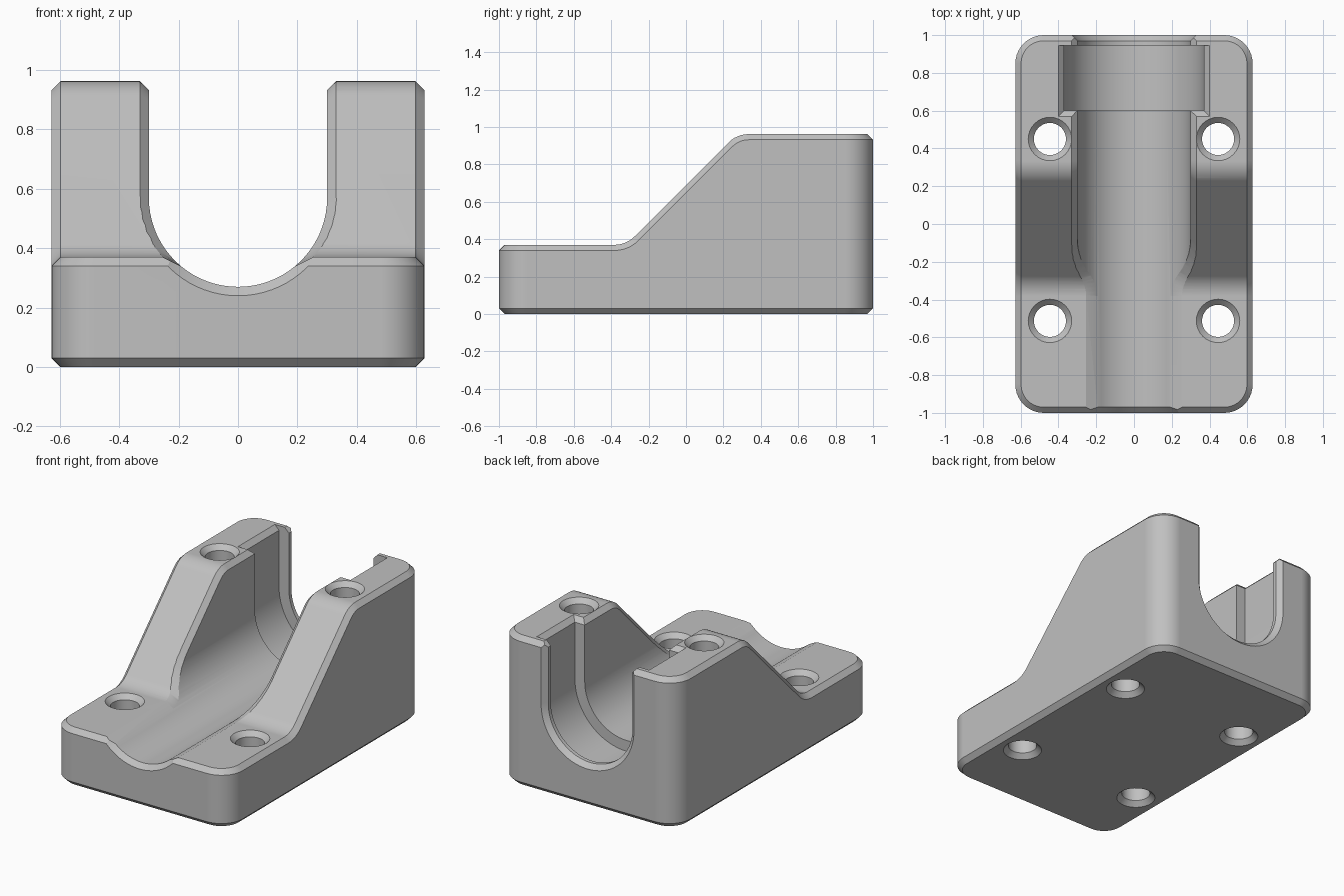
import bpy, bmesh
from math import sin, cos, pi, sqrt, radians

if "Cube" in bpy.data.objects:
    bpy.data.objects.remove(bpy.data.objects["Cube"])

# Main dimensions
HALF_W, LOW, HIGH = 0.628, 0.37, 0.962
CORNER, FILLET, CHAMFER = 0.15, 0.15, 0.03
CHANNEL_R, SLOT_R, AXIS_Z = 0.30, 0.37, 0.57
SLOPE_START, SLOPE_END = -0.32, 0.272


def loft(name, sections):
    """Skin a row of closed sections and cap both ends."""
    bm = bmesh.new()
    rings = [[bm.verts.new(p) for p in s] for s in sections]
    n = len(rings[0])
    for a, b in zip(rings, rings[1:]):
        for i in range(n):
            j = (i + 1) % n
            bm.faces.new((a[i], a[j], b[j], b[i]))
    bm.faces.new(rings[0])
    bm.faces.new(rings[-1])
    bmesh.ops.recalc_face_normals(bm, faces=bm.faces)
    bmesh.ops.dissolve_limit(bm, angle_limit=radians(0.5),
                             verts=bm.verts, edges=bm.edges)
    mesh = bpy.data.meshes.new(name)
    bm.to_mesh(mesh)
    bm.free()
    obj = bpy.data.objects.new(name, mesh)
    bpy.context.collection.objects.link(obj)
    return obj


def u_section(r, y, steps=36):
    """Round-bottomed U opening upwards."""
    arc = [pi + pi * i / steps for i in range(steps + 1)]
    return ([(-r, y, 1.3)]
            + [(r * cos(a), y, AXIS_Z + r * sin(a)) for a in arc]
            + [(r, y, 1.3)])


def ring(x, y, z, r, steps=32):
    return [(x + r * cos(2 * pi * i / steps), y + r * sin(2 * pi * i / steps), z)
            for i in range(steps)]


def rectangle(w, y0, y1, z):
    return [(-w, y0, z), (w, y0, z), (w, y1, z), (-w, y1, z)]


def channel_half_width(z):
    return CHANNEL_R if z >= AXIS_Z else sqrt(CHANNEL_R ** 2 - (AXIS_Z - z) ** 2)


# Top profile from the side: (y, z, angle of the surface)
tangent = FILLET * (sqrt(2) - 1)
steps = 6
angles = [pi / 4 * i / steps for i in range(steps + 1)]
lower = [(SLOPE_START - tangent + FILLET * sin(a), LOW + FILLET * (1 - cos(a)), a)
         for a in angles]
upper = [(SLOPE_END + tangent - FILLET * sin(a), HIGH - FILLET * (1 - cos(a)), a)
         for a in reversed(angles)]
(y0, z0, _), (y1, z1, _) = lower[-1], upper[0]
slope = [(y0 + (y1 - y0) * i / 12, z0 + (z1 - z0) * i / 12, pi / 4)
         for i in range(1, 12)]
profile = lower + slope + upper

# Body: rounded plan, stepped and sloping top, chamfered rims
quarter = [pi / 2 * i / 10 for i in range(11)]
corner = [(1 - CORNER * (1 - cos(a)), HALF_W - CORNER * (1 - sin(a))) for a in quarter]
stations = [(-y, w, LOW) for y, w in corner]
stations += [(y, HALF_W, z) for y, z, _ in profile]
stations += [(y, w, HIGH) for y, w in reversed(corner)]
body = loft("bearing_block", [[(-w, y, 0), (w, y, 0), (w, y, z), (-w, y, z)]
                              for y, w, z in stations])
bevel = body.modifiers.new("rim_chamfer", "BEVEL")
bevel.width, bevel.segments = CHAMFER, 1
bevel.limit_method, bevel.angle_limit = "ANGLE", radians(40)
bevel.use_clamp_overlap = False

cutters = []

# Channel, flared at both ends
flare = [(-1.06, 0.09), (-0.97, 0), (0.97, 0), (1.06, 0.09)]
cutters.append(loft("channel_cutter", [u_section(CHANNEL_R + f, y) for y, f in flare]))

# Chamfer following the upper edges of the channel
rows = []
for y, z, a in [(-1.2, LOW, 0)] + profile + [(1.2, HIGH, 0)]:
    z_in = z - CHAMFER * cos(a)
    w_in = channel_half_width(z_in)
    w_top = channel_half_width(z) + CHAMFER
    row = []
    for t in (-1.3, 1.3):
        w = w_top + t * (w_top - w_in)
        d = t * CHAMFER
        p = (y - d * sin(a), z + d * cos(a))
        row += [(-w * t / 1.3, *p), (w * t / 1.3, *p)]
    rows.append(row)
cutters.append(loft("edge_chamfer_cutter", rows))

# Wider slot near the back, with its top chamfer
SLOT_FRONT, SLOT_BACK = 0.60, 0.945
cutters.append(loft("slot_cutter", [u_section(SLOT_R, SLOT_FRONT),
                                    u_section(SLOT_R, SLOT_BACK)]))
cutters.append(loft("slot_chamfer_cutter", [
    rectangle(SLOT_R + t, SLOT_FRONT - t, SLOT_BACK, HIGH - CHAMFER + t)
    for t in (-0.01, 0.08)]))

# Four bolt holes, countersunk at both ends
HOLE_R = 0.085
for x in (-0.445, 0.445):
    for y, top in ((-0.513, LOW), (0.45, HIGH)):
        levels = [(-0.03, 0.06), (CHAMFER, 0), (top - CHAMFER, 0), (top + 0.03, 0.06)]
        cutters.append(loft("hole_cutter", [ring(x, y, z, HOLE_R + f)
                                            for z, f in levels]))

for c in cutters:
    c.hide_render = True
    cut = body.modifiers.new(c.name, "BOOLEAN")
    cut.operation, cut.solver, cut.object = "DIFFERENCE", "EXACT", c

# Bake the cuts and drop the cutters
bpy.context.view_layer.update()
evaluated = body.evaluated_get(bpy.context.evaluated_depsgraph_get())
result = bpy.data.meshes.new_from_object(evaluated)
body.modifiers.clear()
body.data = result
for c in cutters:
    bpy.data.objects.remove(c)

# Single grey finish
grey = bpy.data.materials.new("grey_metal")
grey.use_nodes = True
colour = (0.53, 0.53, 0.53, 1)
grey.diffuse_color = colour
grey.node_tree.nodes["Principled BSDF"].inputs["Base Color"].default_value = colour
body.data.materials.clear()
body.data.materials.append(grey)

bpy.ops.object.select_all(action="DESELECT")
body.select_set(True)
bpy.context.view_layer.objects.active = body
bpy.ops.object.shade_smooth_by_angle(angle=radians(20))
weighted = body.modifiers.new("weighted_normals", "WEIGHTED_NORMAL")
weighted.keep_sharp = True
